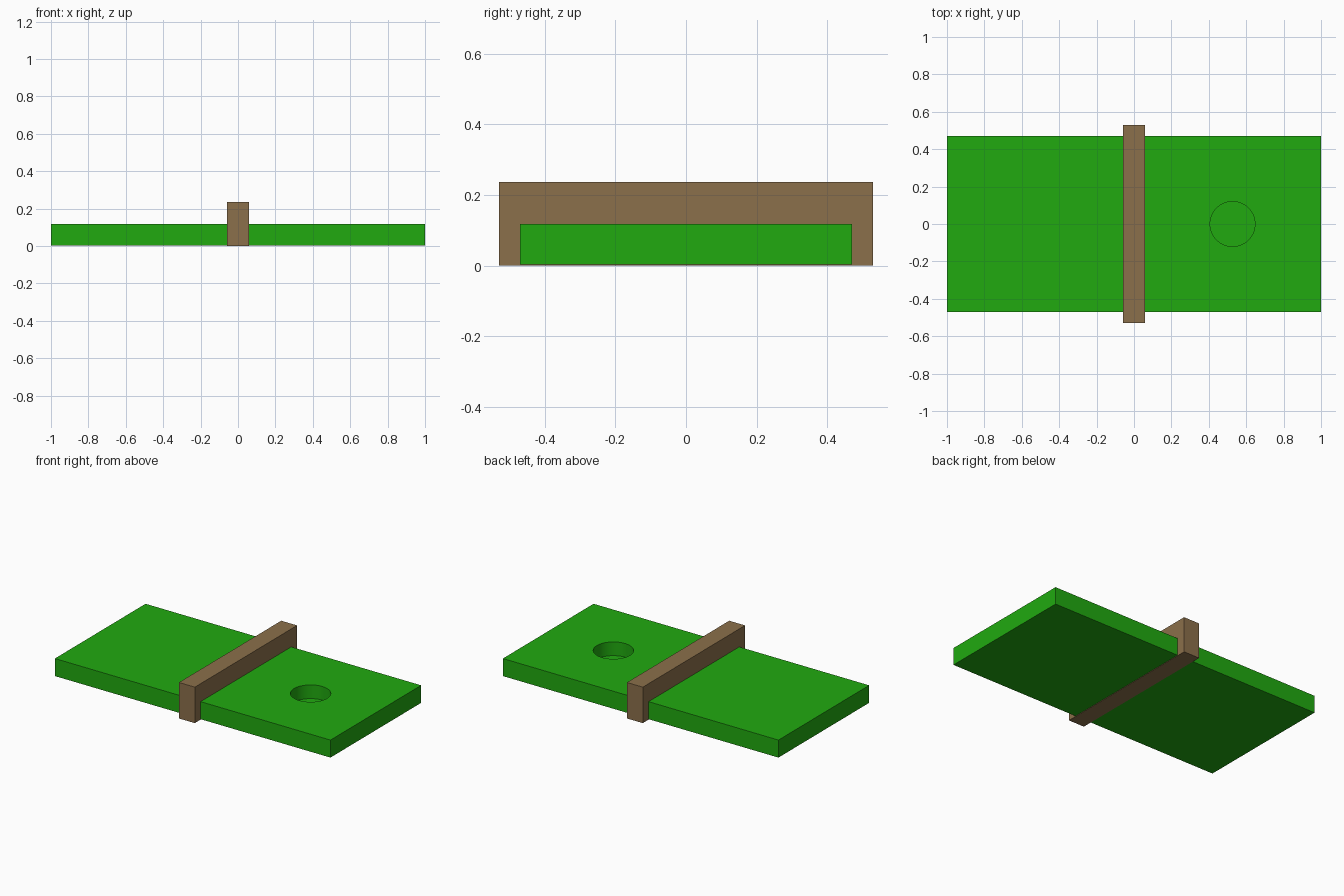
import bpy

if "Cube" in bpy.data.objects:
    bpy.data.objects.remove(bpy.data.objects["Cube"])


def material(name, rgb):
    mat = bpy.data.materials.new(name)
    mat.diffuse_color = (*rgb, 1)
    mat.use_nodes = True
    mat.node_tree.nodes["Principled BSDF"].inputs["Base Color"].default_value = mat.diffuse_color
    return mat


def box(name, x, y, z0, z1, mat):
    bpy.ops.mesh.primitive_cube_add(size=1, location=(0, 0, (z0 + z1) / 2))
    obj = bpy.context.object
    obj.name = name
    obj.scale = (x, y, z1 - z0)
    bpy.ops.object.transform_apply(location=False, rotation=False, scale=True)
    obj.data.materials.append(mat)
    return obj


green = material("green", (0.015, 0.40, 0.005))
brown = material("brown", (0.26, 0.16, 0.07))

TOP = 0.118
HOLE_DEPTH = 0.09

# flat board, and the crossbar that wraps over it
board = box("board", 2.0, 0.94, 0.003, TOP, green)
box("crossbar", 0.115, 1.06, 0.0, 0.236, brown)

# blind round hole cut into the board
bpy.ops.mesh.primitive_cylinder_add(
    vertices=64, radius=0.12, depth=2 * HOLE_DEPTH, location=(0.527, 0, TOP))
cutter = bpy.context.object
cutter.name = "hole_cutter"
cutter.data.materials.append(green)

cut = board.modifiers.new("hole", 'BOOLEAN')
cut.operation = 'DIFFERENCE'
cut.solver = 'EXACT'
cut.object = cutter
bpy.context.view_layer.objects.active = board
bpy.ops.object.modifier_apply(modifier=cut.name)
bpy.data.objects.remove(cutter, do_unlink=True)

# smooth hole wall, crisp board edges
bpy.ops.object.select_all(action='DESELECT')
board.select_set(True)
bpy.context.view_layer.objects.active = board
bpy.ops.object.shade_smooth_by_angle()
